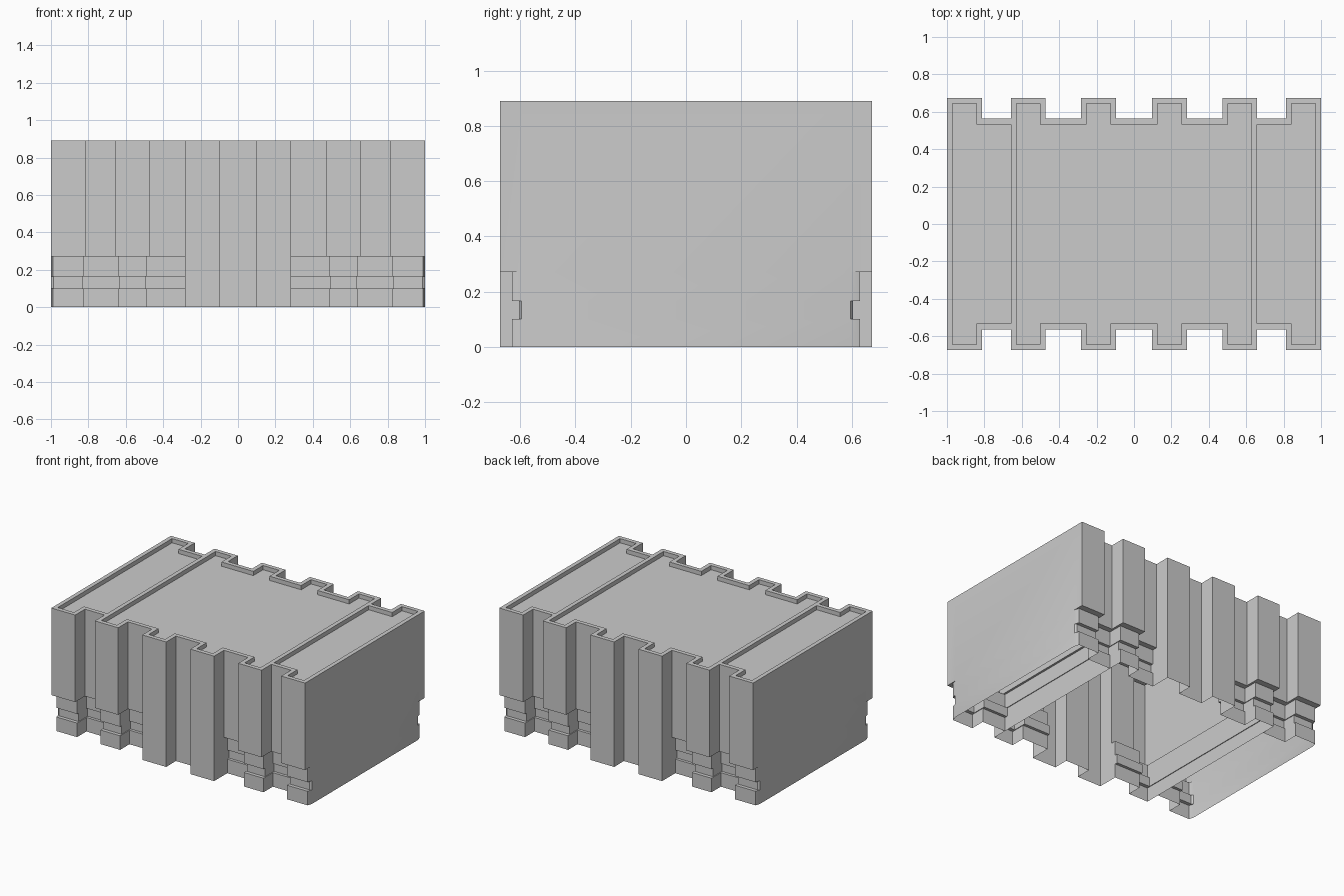
import bpy, bmesh, math

if "Cube" in bpy.data.objects:
    bpy.data.objects.remove(bpy.data.objects["Cube"])

# One grey for everything
grey = bpy.data.materials.new("grey")
grey.diffuse_color = (0.6, 0.6, 0.6, 1)
grey.use_nodes = True
grey.node_tree.nodes["Principled BSDF"].inputs["Base Color"].default_value = grey.diffuse_color

TOP, RIM, DEPTH = 0.89, 0.03, 0.03
OUT, GAP = 0.673, 0.563          # y of ribs and of grooves between them
# Height bands: (z, rib y, groove y, x inset) from the floor up
BANDS = [(0.0, 0.63, 0.525, 0.015), (0.10, 0.63, 0.525, 0.015),
         (0.10, 0.605, 0.505, 0.02), (0.165, 0.605, 0.505, 0.02),
         (0.165, 0.63, 0.525, 0.015), (0.27, 0.63, 0.525, 0.015),
         (0.27, OUT, GAP, 0.0), (TOP, OUT, GAP, 0.0)]


def centre_outline(y, g, d):
    # Right half of the ribbed front edge; the two middle ribs stay full depth
    half = [(0.095, GAP), (0.095, OUT), (0.283, OUT), (0.283, g),
            (0.473 + d, g), (0.473 + d, y), (0.657 - d, y)]
    front = [(-a, -b) for a, b in reversed(half)] + [(a, -b) for a, b in half]
    return front + [(-a, -b) for a, b in front]


def side_outline(y, g, d):
    # Open C-shaped wall of the right-hand end section
    half = [(0.657 - d, -g), (0.812 + d, -g), (0.812 + d, -y),
            (1.0 - d * 0.7, -y), (1.0, -0.595)]
    return half + [(a, -b) for a, b in reversed(half)]


def inset(path, dist, closed):
    # Mitred inward offset of a counter-clockwise outline
    def normal(a, b):
        dx, dy = b[0] - a[0], b[1] - a[1]
        l = math.hypot(dx, dy)
        return (-dy / l, dx / l)
    n, res = len(path), []
    for i, p in enumerate(path):
        n1 = normal(path[i - 1], p) if closed or i > 0 else None
        n2 = normal(p, path[(i + 1) % n]) if closed or i < n - 1 else None
        n1, n2 = n1 or n2, n2 or n1
        k = dist / (1 + n1[0] * n2[0] + n1[1] * n2[1])
        res.append((p[0] + (n1[0] + n2[0]) * k, p[1] + (n1[1] + n2[1]) * k))
    return res


def shell(name, outline, closed, flip=False):
    # Walls band by band, then a raised rim and a sunken lid; open underneath
    rings = [(z, outline(y, g, d)) for z, y, g, d in BANDS]
    inner = inset(rings[-1][1], RIM, closed)
    rings += [(TOP, inner), (TOP - DEPTH, inner)]
    bm = bmesh.new()
    s = -1 if flip else 1
    loops = [[bm.verts.new((s * x, y, z)) for x, y in path] for z, path in rings]
    n = len(loops[0])
    for lo, hi in zip(loops, loops[1:]):
        for i in range(n if closed else n - 1):
            j = (i + 1) % n
            bm.faces.new((lo[i], lo[j], hi[j], hi[i]))
    bm.faces.new(loops[-1])
    # Merge points where a band does not step in
    bmesh.ops.remove_doubles(bm, verts=bm.verts[:], dist=1e-5)
    if flip:
        bmesh.ops.reverse_faces(bm, faces=bm.faces[:])
    me = bpy.data.meshes.new(name)
    bm.to_mesh(me)
    bm.free()
    me.materials.append(grey)
    ob = bpy.data.objects.new(name, me)
    bpy.context.collection.objects.link(ob)
    bpy.ops.object.select_all(action='DESELECT')
    ob.select_set(True)
    bpy.context.view_layer.objects.active = ob
    bpy.ops.object.shade_smooth_by_angle(angle=math.radians(35))
    return ob


# Main ribbed body and the two end sections
shell("centre_body", centre_outline, True)
shell("right_end_section", side_outline, False)
shell("left_end_section", side_outline, False, flip=True)
